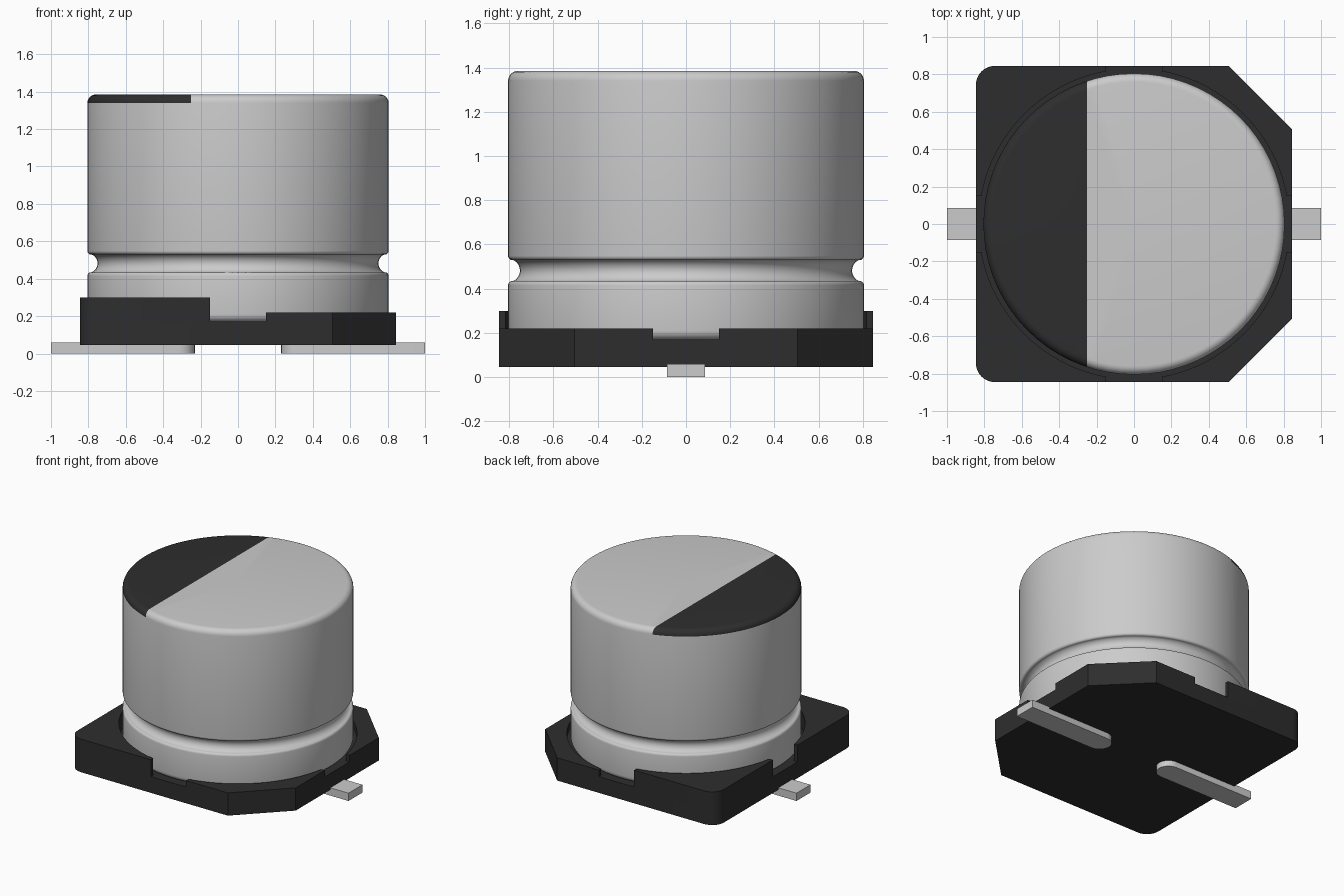
import bpy, bmesh, math
from mathutils import Vector

if "Cube" in bpy.data.objects:
    bpy.data.objects.remove(bpy.data.objects["Cube"], do_unlink=True)


def material(name, value):
    m = bpy.data.materials.new(name)
    m.use_nodes = True
    col = (value, value, value, 1)
    m.diffuse_color = col
    m.node_tree.nodes["Principled BSDF"].inputs["Base Color"].default_value = col
    return m


METAL = material("brushed_metal", 0.60)
BLACK = material("black_plastic", 0.027)


def finish(bm, name, mats, smooth=None):
    bmesh.ops.recalc_face_normals(bm, faces=bm.faces)
    me = bpy.data.meshes.new(name)
    bm.to_mesh(me)
    bm.free()
    for m in mats:
        me.materials.append(m)
    ob = bpy.data.objects.new(name, me)
    bpy.context.collection.objects.link(ob)
    if smooth:
        bpy.ops.object.select_all(action="DESELECT")
        ob.select_set(True)
        bpy.context.view_layer.objects.active = ob
        bpy.ops.object.shade_smooth_by_angle(angle=math.radians(smooth))
    return ob


def arc(cx, cy, r, a0, a1, n):
    """Points along an arc, angles in degrees."""
    return [(cx + r * math.cos(math.radians(a0 + (a1 - a0) * i / n)),
             cy + r * math.sin(math.radians(a0 + (a1 - a0) * i / n))) for i in range(n + 1)]


def prism(bm, pts, z0, z1):
    """Extrude a flat outline from z0 to z1."""
    face = bm.faces.new([bm.verts.new((x, y, z0)) for x, y in pts])
    top = bmesh.ops.extrude_face_region(bm, geom=[face], use_keep_orig=True)["geom"]
    for v in top:
        if isinstance(v, bmesh.types.BMVert):
            v.co.z = z1


# Base plate: two chamfered corners on +x, two rounded corners on -x
S, C, R, HOLE, GAP = 0.845, 0.505, 0.10, 0.83, 0.15
round_corner = arc(-S + R, -S + R, R, 270, 180, 8)
chamfer = [(C, -S), (S, -C)]
half = round_corner[::-1] + chamfer
bm = bmesh.new()
prism(bm, half + [(x, -y) for x, y in half[::-1]], 0.045, 0.17)
finish(bm, "base_plate", [BLACK], 30)

# Corner walls around the can, tall on -x and low on +x, with gaps between
g = math.degrees(math.asin(GAP / HOLE))
tall = [(-GAP, -S)] + round_corner + [(-S, -GAP)] + arc(0, 0, HOLE, 180 + g, 270 - g, 20)
low = [(GAP, -S)] + chamfer + [(S, -GAP)] + arc(0, 0, HOLE, 360 - g, 270 + g, 20)
for label, outline, height in (("tall", tall, 0.30), ("low", low, 0.22)):
    for side, s in (("front", 1), ("back", -1)):
        bm = bmesh.new()
        prism(bm, [(x, s * y) for x, y in outline], 0.17, height)
        finish(bm, f"{label}_wall_{side}", [BLACK], 30)

# Can: lathed profile with a rolled groove and filleted ends
RAD, TOP, F = 0.805, 1.385, 0.045
profile = [(0, 0.17)] + arc(RAD - 0.04, 0.21, 0.04, -90, 0, 5)
profile += arc(RAD - 0.02, 0.415, 0.02, 0, 70, 4)
profile += arc(RAD - 0.002, 0.482, 0.052, 250, 110, 10)
profile += arc(RAD - 0.02, 0.549, 0.02, -70, 0, 4)
profile += arc(RAD - F, TOP - F, F, 0, 90, 6) + [(0, TOP)]
bm = bmesh.new()
verts = [bm.verts.new((r, 0, z)) for r, z in profile]
edges = [bm.edges.new(p) for p in zip(verts, verts[1:])]
bmesh.ops.spin(bm, geom=verts + edges, cent=(0, 0, 0), axis=(0, 0, 1),
               angle=math.tau, steps=72, use_duplicate=False)
bmesh.ops.remove_doubles(bm, verts=bm.verts, dist=0.0005)

# Polarity mark: cut the top and its fillet along a straight line
MARK = -0.25
cap = [f for f in bm.faces if f.calc_center_median().z > TOP - F]
geom = cap + list({e for f in cap for e in f.edges}) + list({v for f in cap for v in f.verts})
bmesh.ops.bisect_plane(bm, geom=geom, plane_co=Vector((MARK, 0, 0)), plane_no=Vector((1, 0, 0)))
for f in bm.faces:
    c = f.calc_center_median()
    f.material_index = int(c.z > TOP - F and c.x < MARK)
finish(bm, "can", [METAL, BLACK], 40)

# Flat leads with rounded inner ends
W = 0.085
for name, s in (("left_lead", 1), ("right_lead", -1)):
    pts = [(1, -W), (1, W)] + arc(0.23 + W, 0, W, 90, 270, 12)
    bm = bmesh.new()
    prism(bm, [(s * x, y) for x, y in pts], 0.0, 0.06)
    finish(bm, name, [METAL], 30)
